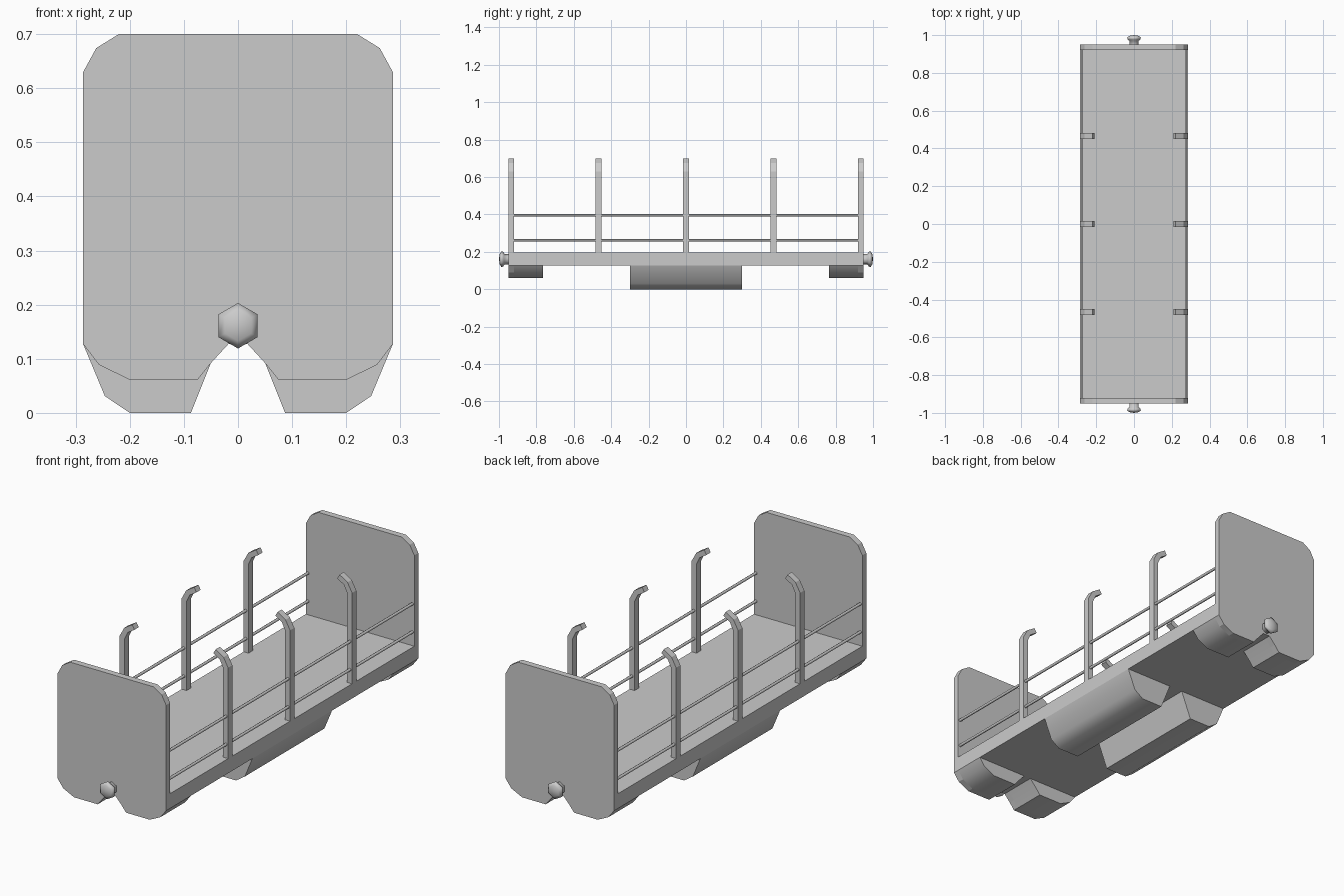
import bpy, bmesh, math
from mathutils import Matrix

if "Cube" in bpy.data.objects:
    bpy.data.objects.remove(bpy.data.objects["Cube"])


def finish(name, bm, angle=None):
    bmesh.ops.recalc_face_normals(bm, faces=bm.faces)
    mesh = bpy.data.meshes.new(name)
    bm.to_mesh(mesh)
    bm.free()
    ob = bpy.data.objects.new(name, mesh)
    bpy.context.collection.objects.link(ob)
    if angle:
        bpy.ops.object.select_all(action='DESELECT')
        ob.select_set(True)
        bpy.context.view_layer.objects.active = ob
        bpy.ops.object.shade_smooth_by_angle(angle=math.radians(angle))
    return ob


def extrude_y(name, profile, y0, y1, angle=None):
    """Extrude an (x, z) outline from y0 to y1."""
    bm = bmesh.new()
    face = bm.faces.new([bm.verts.new((x, y0, z)) for x, z in profile])
    out = bmesh.ops.extrude_face_region(bm, geom=[face])
    moved = [g for g in out["geom"] if isinstance(g, bmesh.types.BMVert)]
    bmesh.ops.translate(bm, verts=moved, vec=(0, y1 - y0, 0))
    return finish(name, bm, angle)


def flip(profile):
    return [(-x, z) for x, z in reversed(profile)]


W, DECK_LOW, DECK_TOP, END = 0.286, 0.127, 0.197, 0.95
INNER = END - 0.03

# Shared outlines, right half
end_lobe = [(0.018, DECK_LOW), (0.05, 0.092), (0.075, 0.061),
            (0.2, 0.061), (0.257, 0.089), (W, DECK_LOW)]
mid_lobe = [(0.036, DECK_LOW), (0.087, 0), (0.2, 0), (0.246, 0.031), (W, DECK_LOW)]
shoulder = [(W, 0.63), (0.262, 0.674), (0.22, 0.7)]

# Deck
extrude_y("deck", [(-W, DECK_LOW), (W, DECK_LOW), (W, DECK_TOP), (-W, DECK_TOP)],
          -INNER, INNER)

# End walls, notched under the coupler
half = end_lobe + shoulder
for label, s in (("front", -1), ("back", 1)):
    extrude_y(label + "_end_wall", half + flip(half), s * INNER, s * END)

# Underfloor lobes
for side, f in (("right", list), ("left", flip)):
    extrude_y(side + "_middle_lobe", f(mid_lobe), -0.3, 0.3, 40)
    for label, s in (("front", -1), ("back", 1)):
        extrude_y(f"{side}_{label}_lobe", f(end_lobe), s * 0.765, s * INNER, 40)

# Side posts with bent tops
post = [(W - 0.026, DECK_TOP), (W, DECK_TOP)] + shoulder + \
       [(0.208, 0.679), (0.243, 0.657), (W - 0.026, 0.622)]
for side, f in (("right", list), ("left", flip)):
    for i, y in enumerate((-0.467, 0, 0.467)):
        extrude_y(f"{side}_post_{i + 1}", f(post), y - 0.016, y + 0.016)

# Side rails
for side, s in (("right", 1), ("left", -1)):
    for label, z in (("lower", 0.262), ("upper", 0.396)):
        bm = bmesh.new()
        bmesh.ops.create_cone(bm, cap_ends=True, segments=6, radius1=0.007,
                              radius2=0.007, depth=2 * INNER,
                              matrix=Matrix.Translation((s * 0.275, 0, z))
                              @ Matrix.Rotation(math.pi / 2, 4, 'X'))
        finish(f"{side}_{label}_rail", bm, 65)

# Six-sided couplers
knob = [(0.945, 0.028), (0.97, 0.028), (0.978, 0.04), (0.987, 0.042), (0.996, 0.028)]
for label, s in (("front", -1), ("back", 1)):
    bm = bmesh.new()
    rings = [[bm.verts.new((r * math.sin(a * math.pi / 3), s * y,
                            0.161 + r * math.cos(a * math.pi / 3)))
              for a in range(6)] for y, r in knob]
    for lo, hi in zip(rings, rings[1:]):
        for i in range(6):
            j = (i + 1) % 6
            bm.faces.new((lo[i], lo[j], hi[j], hi[i]))
    tip = bm.verts.new((0, s, 0.161))
    for i in range(6):
        bm.faces.new((rings[-1][i], rings[-1][(i + 1) % 6], tip))
    bm.faces.new(rings[0])
    finish(label + "_coupler", bm, 65)
